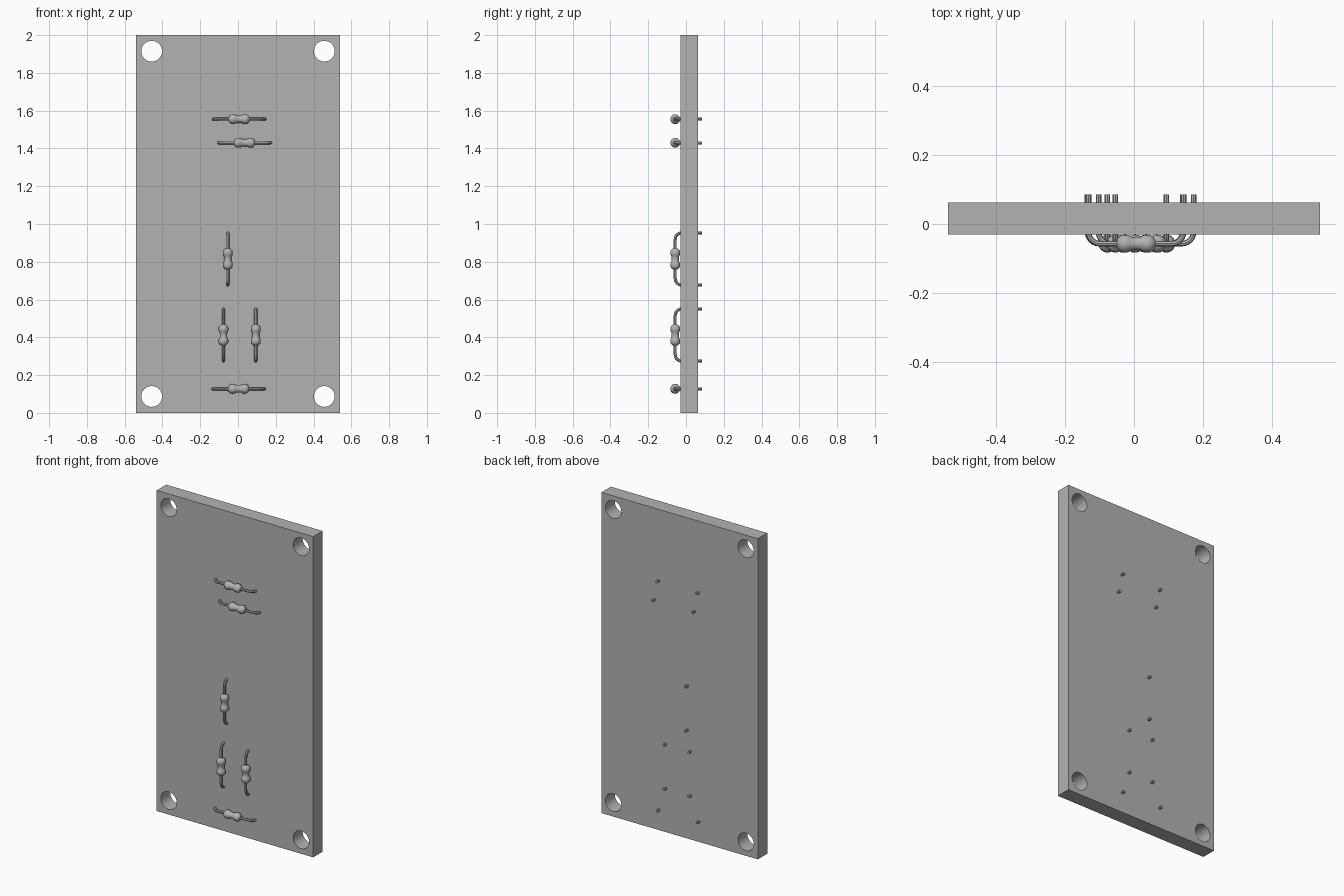
import bpy, bmesh
from math import pi, sin, cos
from mathutils import Matrix

if "Cube" in bpy.data.objects:
    bpy.data.objects.remove(bpy.data.objects["Cube"])

grey = bpy.data.materials.new("plain grey")
grey.use_nodes = True
colour = (0.45, 0.45, 0.45, 1)
grey.diffuse_color = colour
grey.node_tree.nodes["Principled BSDF"].inputs["Base Color"].default_value = colour

BOARD_FRONT, BOARD_BACK = -0.03, 0.063
PIN_END = 0.086      # tips of the leads behind the board
AXIS_Y = -0.057      # centre line of the component bodies
HALF_SPAN = 0.138    # half the distance between a component's pins
WIRE = 0.008


def add_object(name, data):
    obj = bpy.data.objects.new(name, data)
    bpy.context.collection.objects.link(obj)
    return obj


def mesh_from(name, bm):
    bmesh.ops.recalc_face_normals(bm, faces=bm.faces)
    mesh = bpy.data.meshes.new(name)
    bm.to_mesh(mesh)
    bm.free()
    mesh.materials.append(grey)
    return mesh


def smooth(obj):
    bpy.ops.object.select_all(action="DESELECT")
    obj.select_set(True)
    bpy.context.view_layer.objects.active = obj
    bpy.ops.object.shade_smooth_by_angle(angle=0.6)


# Board slab
bm = bmesh.new()
size = Matrix.Diagonal((1.08, BOARD_BACK - BOARD_FRONT, 2, 1))
centre = Matrix.Translation((0, (BOARD_FRONT + BOARD_BACK) / 2, 1))
bmesh.ops.create_cube(bm, size=1, matrix=centre @ size)
board = add_object("board", mesh_from("board", bm))

# Four corner mounting holes
bm = bmesh.new()
for x in (-0.457, 0.457):
    for z in (0.087, 1.915):
        place = Matrix.Translation((x, 0, z)) @ Matrix.Rotation(pi / 2, 4, "X")
        bmesh.ops.create_cone(bm, cap_ends=True, segments=32, radius1=0.055,
                              radius2=0.055, depth=0.4, matrix=place)
cutter = add_object("hole_cutter", mesh_from("hole_cutter", bm))
cutter.hide_render = True
cut = board.modifiers.new("mounting holes", "BOOLEAN")
cut.operation, cut.solver, cut.object = "DIFFERENCE", "EXACT", cutter
bpy.context.view_layer.objects.active = board
board.select_set(True)
bpy.ops.object.modifier_apply(modifier=cut.name)
bpy.data.objects.remove(cutter)
smooth(board)

# Component body: two bulbs joined by a narrower waist, lathed about x
half = [(0.056, 0), (0.056, 0.011), (0.050, 0.019), (0.042, 0.025),
        (0.030, 0.026), (0.020, 0.024), (0.012, 0.019)]
profile = half + [(-x, r) for x, r in reversed(half)]
bm = bmesh.new()
points = [bm.verts.new((x, AXIS_Y + r, 0)) for x, r in profile]
edges = [bm.edges.new(pair) for pair in zip(points, points[1:])]
bmesh.ops.spin(bm, geom=points + edges, cent=(0, AXIS_Y, 0), axis=(1, 0, 0),
               angle=2 * pi, steps=20)
bmesh.ops.remove_doubles(bm, verts=bm.verts, dist=0.0005)
body_mesh = mesh_from("component_body", bm)

# Bent wire lead: straight pins through the board with rounded corners
bend = 0.034
corner = [(HALF_SPAN - bend + bend * sin(a), AXIS_Y + bend - bend * cos(a))
          for a in (i * pi / 12 for i in range(7))]
right_side = corner + [(HALF_SPAN, PIN_END)]
path = [(-x, y) for x, y in reversed(right_side)] + right_side
curve = bpy.data.curves.new("lead_path", "CURVE")
curve.dimensions = "3D"
curve.bevel_depth = WIRE
curve.bevel_resolution = 2
curve.use_fill_caps = True
spline = curve.splines.new("POLY")
spline.points.add(len(path) - 1)
for point, (x, y) in zip(spline.points, path):
    point.co = (x, y, 0, 1)
helper = add_object("lead_path", curve)
depsgraph = bpy.context.evaluated_depsgraph_get()
lead_mesh = bpy.data.meshes.new_from_object(helper.evaluated_get(depsgraph))
lead_mesh.name = "lead"
lead_mesh.materials.clear()
lead_mesh.materials.append(grey)
bpy.data.objects.remove(helper)

# Components: name, x, z, upright
components = [
    ("upper", 0.006, 1.555, False),
    ("second", 0.035, 1.43, False),
    ("middle", -0.054, 0.815, True),
    ("lower_right", -0.077, 0.412, True),
    ("lower_left", 0.094, 0.412, True),
    ("bottom", 0.003, 0.127, False),
]
for name, x, z, upright in components:
    for part, mesh in (("body", body_mesh), ("lead", lead_mesh)):
        obj = add_object(f"{name}_component_{part}", mesh.copy())
        obj.location = (x, 0, z)
        obj.rotation_euler.y = pi / 2 if upright else 0
        smooth(obj)
